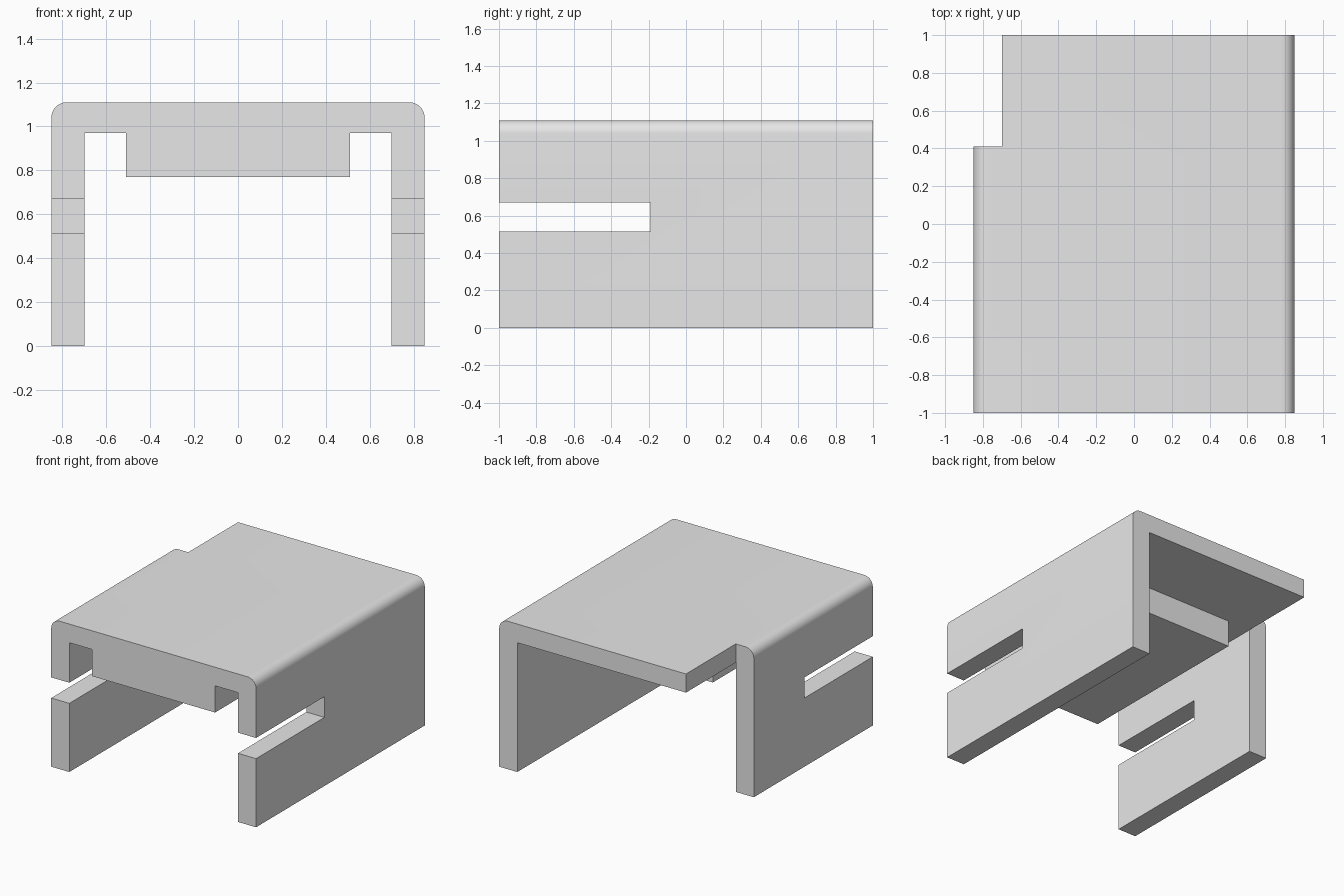
import bpy, bmesh
from math import sin, cos, pi

cube = bpy.data.objects.get("Cube")
if cube:
    bpy.data.objects.remove(cube, do_unlink=True)

# Main sizes
HALF_W, INNER, HALF_L, TOP, CEILING = 0.85, 0.70, 1.0, 1.11, 0.97
RADIUS, RIB_W, RIB_Z, REAR = 0.07, 0.51, 0.77, 0.41

grey = bpy.data.materials.new("plain grey")
grey.use_nodes = True
colour = (0.8, 0.8, 0.8, 1)
grey.diffuse_color = colour
grey.node_tree.nodes["Principled BSDF"].inputs["Base Color"].default_value = colour


def make_object(name, bm):
    bmesh.ops.recalc_face_normals(bm, faces=bm.faces)
    mesh = bpy.data.meshes.new(name)
    bm.to_mesh(mesh)
    bm.free()
    mesh.materials.append(grey)
    obj = bpy.data.objects.new(name, mesh)
    bpy.context.collection.objects.link(obj)
    return obj


def extrude_profile(name, points, y0, y1):
    bm = bmesh.new()
    face = bm.faces.new([bm.verts.new((x, y0, z)) for x, z in points])
    ext = bmesh.ops.extrude_face_region(bm, geom=[face])["geom"]
    verts = [v for v in ext if isinstance(v, bmesh.types.BMVert)]
    bmesh.ops.translate(bm, vec=(0, y1 - y0, 0), verts=verts)
    return make_object(name, bm)


def box(name, x0, x1, y0, y1, z0, z1):
    return extrude_profile(name, [(x0, z0), (x1, z0), (x1, z1), (x0, z1)], y0, y1)


# Channel with rounded shoulders and a central rib, as one mirrored profile
steps = 10
half = [(RIB_W, RIB_Z), (RIB_W, CEILING), (INNER, CEILING), (INNER, 0), (HALF_W, 0)]
for i in range(steps + 1):
    a = i * pi / 2 / steps
    half.append((HALF_W - RADIUS + RADIUS * cos(a), TOP - RADIUS + RADIUS * sin(a)))
bracket = extrude_profile("channel_bracket", half + [(-x, z) for x, z in reversed(half)],
                          -HALF_L, HALF_L)

# Cut side slots, the rear corner notch and the rear end of the rib
cutters = [
    box("slot_cutter", -1.2, 1.2, -1.2, -0.19, 0.515, 0.67),
    box("corner_notch_cutter", -1.2, -INNER, REAR, 1.2, -0.2, 1.3),
    box("rib_end_cutter", -0.6, 0.6, REAR, 1.2, 0.6, CEILING),
]
bpy.ops.object.select_all(action="DESELECT")
bpy.context.view_layer.objects.active = bracket
bracket.select_set(True)
for cutter in cutters:
    cutter.hide_render = True
    mod = bracket.modifiers.new(cutter.name, "BOOLEAN")
    mod.operation, mod.solver, mod.object = "DIFFERENCE", "EXACT", cutter
    bpy.ops.object.modifier_apply(modifier=mod.name)
    bpy.data.objects.remove(cutter, do_unlink=True)

# Merge coplanar faces and smooth only the shoulders
bm = bmesh.new()
bm.from_mesh(bracket.data)
bmesh.ops.remove_doubles(bm, verts=bm.verts, dist=0.0005)
bmesh.ops.dissolve_limit(bm, angle_limit=0.01, verts=bm.verts, edges=bm.edges)
bm.to_mesh(bracket.data)
bm.free()
bpy.ops.object.shade_smooth_by_angle(angle=pi / 6)
